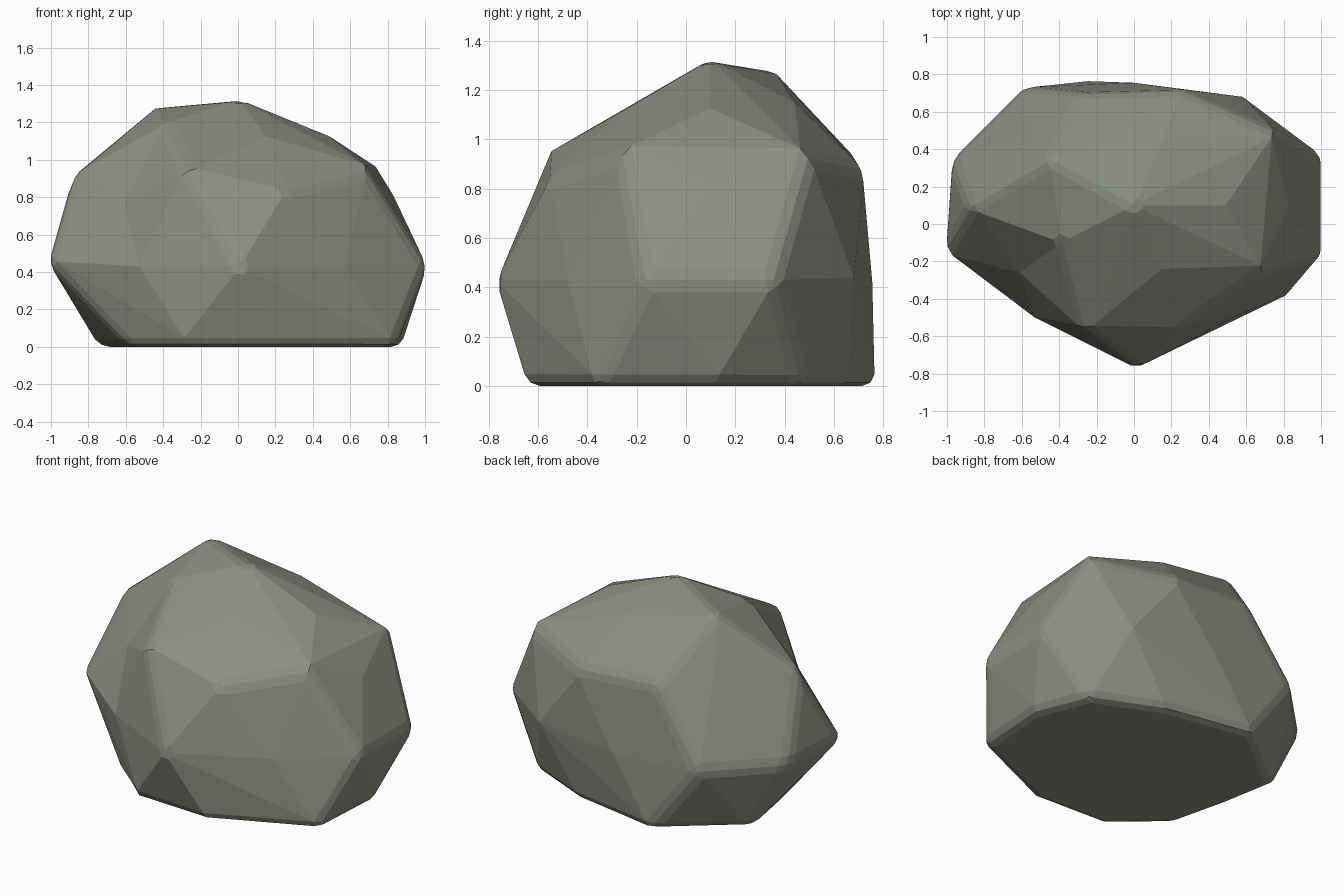
import bpy, bmesh, math

if "Cube" in bpy.data.objects:
    bpy.data.objects.remove(bpy.data.objects["Cube"])

# Corner points of the faceted boulder, ring by ring from the top
crown = [(0, .1, 1.325), (-.45, .35, 1.285), (.49, .1, 1.125), (.15, .44, 1.15),
         (.15, -.24, 1.125), (-.39, -.1, 1.19)]
shoulder = [(.75, .5, .93), (.83, .09, .81), (.69, -.26, .94), (.26, -.55, .84),
            (-.27, -.56, .95), (-.88, .09, .93), (-.54, .49, .94),
            (-.28, .7, .91), (.26, .72, .88)]
waist = [(1.01, -.17, .43), (1.01, .36, .43), (.57, -.48, .43), (.01, -.77, .43),
         (-.53, -.5, .43), (-1.015, -.14, .45), (-.98, .35, .44), (-.6, .73, .44),
         (0, .755, .42), (.58, .68, .44)]
foot = [(.84, -.37), (.87, .12), (.73, .47), (.3, .66), (-.27, .765), (-.74, .39),
        (-.675, .03), (-.58, -.36), (-.29, -.62), (.23, -.64)]

bm = bmesh.new()
for p in crown + shoulder + waist + [(x, y, 0) for x, y in foot]:
    bm.verts.new(p)
# Shallow hollow on the front left: hulled proud, then pushed in
hollow = bm.verts.new((-.67, -.31, .81))
bmesh.ops.convex_hull(bm, input=bm.verts[:])
hollow.co = (-.61, -.26, .77)
loose = [v for v in bm.verts if not v.link_faces]
bmesh.ops.delete(bm, geom=loose, context='VERTS')
# Merge the coplanar base triangles
bmesh.ops.dissolve_limit(bm, angle_limit=math.radians(2), verts=bm.verts[:], edges=bm.edges[:])
bmesh.ops.recalc_face_normals(bm, faces=bm.faces[:])
mesh = bpy.data.meshes.new("boulder")
bm.to_mesh(mesh)
bm.free()
rock = bpy.data.objects.new("boulder", mesh)
bpy.context.collection.objects.link(rock)

# Worn edges
bevel = rock.modifiers.new("worn_edges", 'BEVEL')
bevel.width = .05
bevel.segments = 2
bevel.limit_method = 'ANGLE'
bevel.angle_limit = math.radians(30)

# Stone colour
stone = bpy.data.materials.new("stone")
stone.diffuse_color = (.26, .28, .22, 1)
stone.use_nodes = True
stone.node_tree.nodes["Principled BSDF"].inputs["Base Color"].default_value = stone.diffuse_color
mesh.materials.append(stone)
